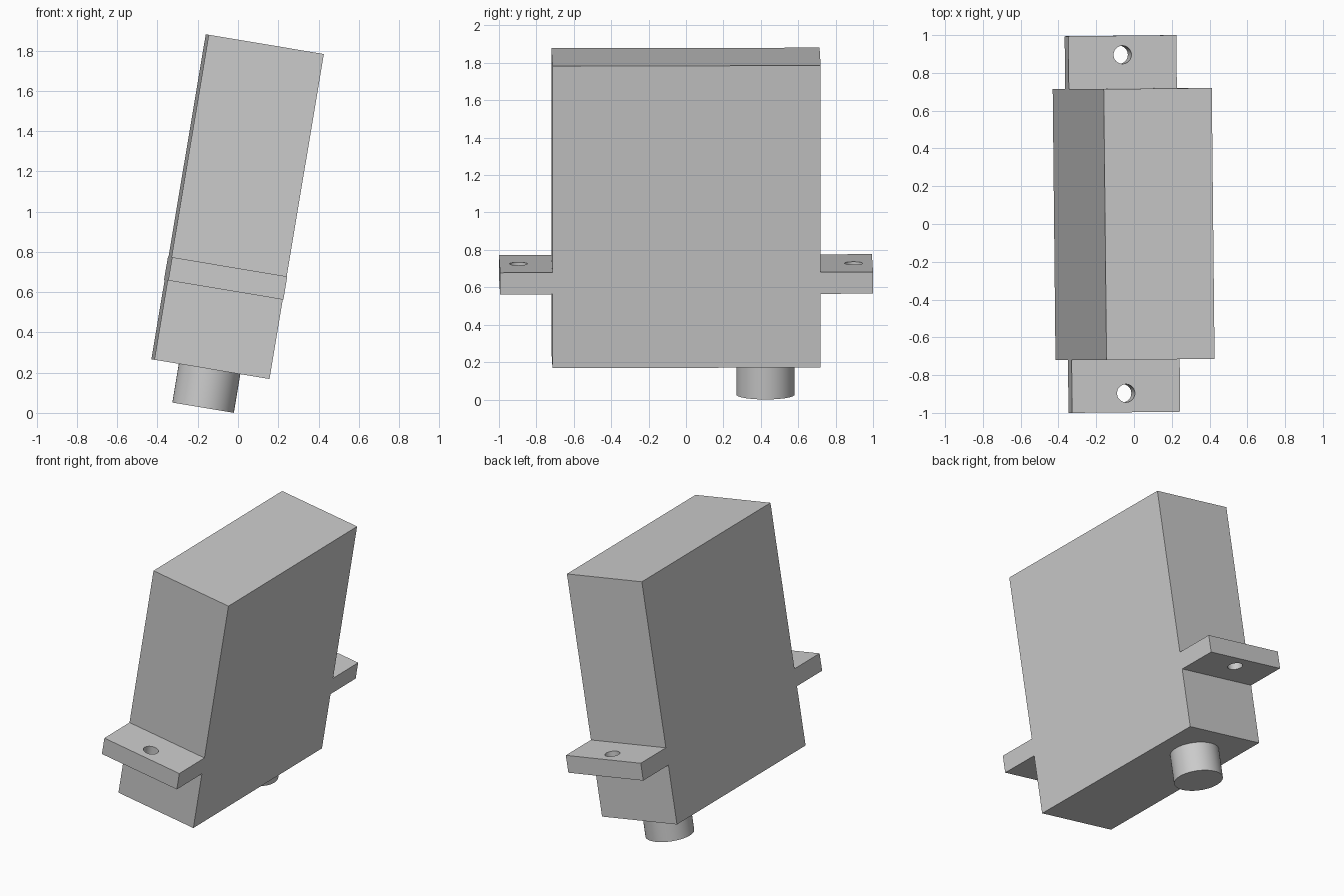
import bpy
import bmesh
from math import radians
from mathutils import Matrix, Vector

cube = bpy.data.objects.get("Cube")
if cube:
    bpy.data.objects.remove(cube, do_unlink=True)

# Main dimensions, in the housing's own untilted frame (bottom at z = 0)
HALF_W, HALF_D, HEIGHT = 0.29, 0.717, 1.637
EAR_END, EAR_LOW, EAR_HIGH = 0.997, 0.40, 0.517
HOLE_Y, HOLE_R = 0.896, 0.048
SHAFT_Y, SHAFT_R, SHAFT_LEN = 0.425, 0.155, 0.195

# The whole unit leans to one side with a slight twist
POSE = (Matrix.Translation((-0.137, 0, 0.2175))
        @ Matrix.Rotation(radians(9.5), 4, 'Y')
        @ Matrix.Rotation(radians(0.6), 4, 'Z'))

grey = bpy.data.materials.new("plain grey")
grey.use_nodes = True
color = (0.6, 0.6, 0.6, 1)
grey.diffuse_color = color
grey.node_tree.nodes["Principled BSDF"].inputs["Base Color"].default_value = color


def make_object(name, bm):
    bmesh.ops.recalc_face_normals(bm, faces=bm.faces)
    mesh = bpy.data.meshes.new(name)
    bm.to_mesh(mesh)
    bm.free()
    mesh.materials.append(grey)
    obj = bpy.data.objects.new(name, mesh)
    bpy.context.collection.objects.link(obj)
    obj.matrix_world = POSE
    return obj


def add_cylinder(bm, y, z_low, z_high, radius):
    bmesh.ops.create_cone(
        bm, cap_ends=True, segments=48, radius1=radius, radius2=radius,
        depth=z_high - z_low,
        matrix=Matrix.Translation((0, y, (z_low + z_high) / 2)))


def activate(obj):
    bpy.ops.object.select_all(action='DESELECT')
    obj.select_set(True)
    bpy.context.view_layer.objects.active = obj


# Housing with both mounting ears: one mirrored side profile, extruded across
half = [(HALF_D, 0), (HALF_D, EAR_LOW), (EAR_END, EAR_LOW),
        (EAR_END, EAR_HIGH), (HALF_D, EAR_HIGH), (HALF_D, HEIGHT)]
profile = half + [(-y, z) for y, z in reversed(half)]
bm = bmesh.new()
side = bm.faces.new([bm.verts.new((-HALF_W, y, z)) for y, z in profile])
extruded = bmesh.ops.extrude_face_region(bm, geom=[side], use_keep_orig=True)
moved = [v for v in extruded["geom"] if isinstance(v, bmesh.types.BMVert)]
bmesh.ops.translate(bm, verts=moved, vec=Vector((2 * HALF_W, 0, 0)))
housing = make_object("housing", bm)

# Screw holes through the ears
bm = bmesh.new()
for sign in (-1, 1):
    add_cylinder(bm, sign * HOLE_Y, EAR_LOW - 0.1, EAR_HIGH + 0.1, HOLE_R)
cutter = make_object("screw_hole_cutter", bm)
cutter.hide_render = True
cut = housing.modifiers.new("screw holes", 'BOOLEAN')
cut.operation = 'DIFFERENCE'
cut.solver = 'EXACT'
cut.object = cutter
activate(housing)
bpy.ops.object.modifier_apply(modifier=cut.name)
bpy.data.objects.remove(cutter, do_unlink=True)

# Output shaft under the housing
bm = bmesh.new()
add_cylinder(bm, SHAFT_Y, -SHAFT_LEN, 0, SHAFT_R)
shaft = make_object("output_shaft", bm)

# Round walls smooth, edges sharp
for obj in (housing, shaft):
    activate(obj)
    bpy.ops.object.shade_smooth_by_angle(angle=radians(30))
